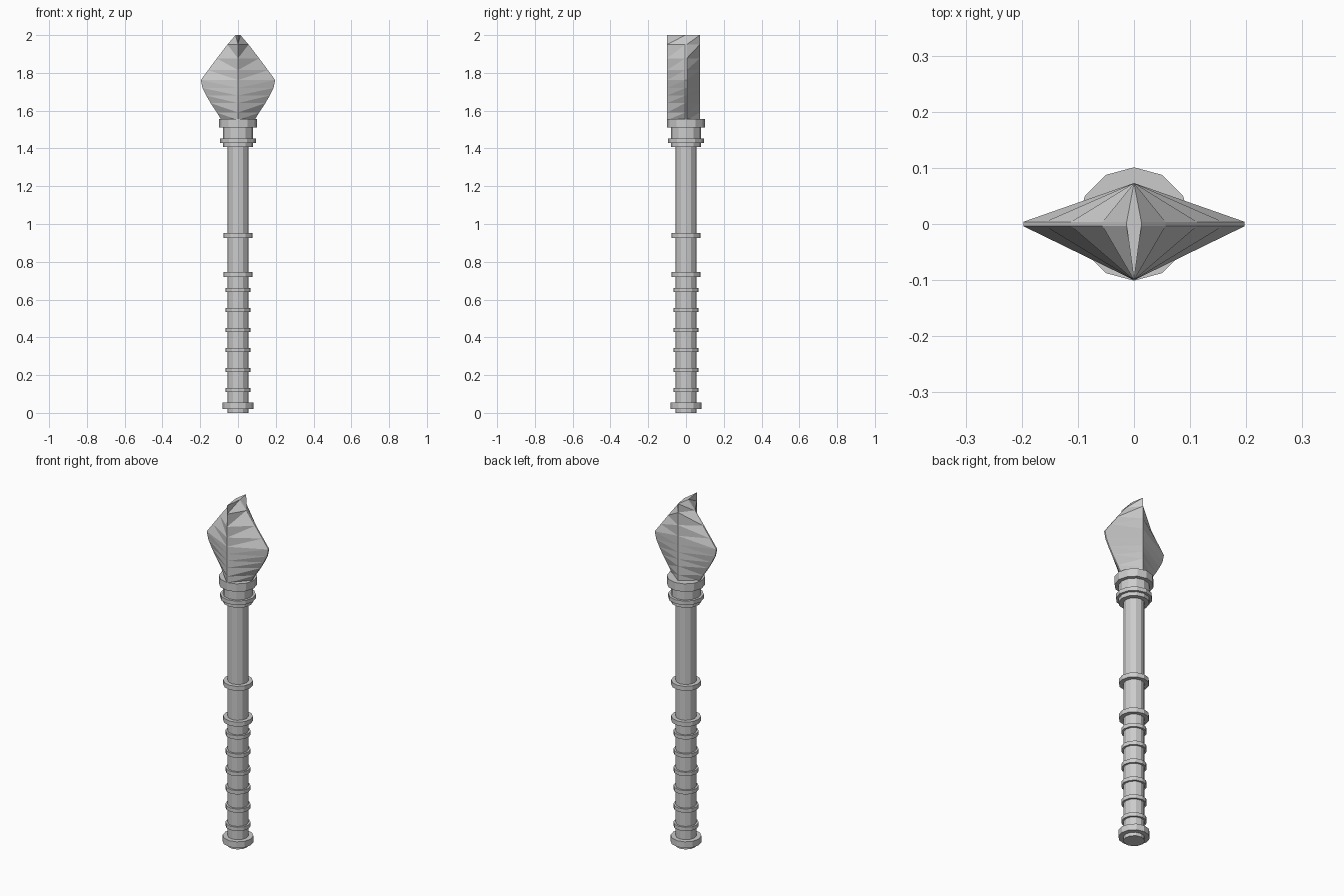
import bpy, bmesh

if "Cube" in bpy.data.objects:
    bpy.data.objects.remove(bpy.data.objects["Cube"])

SIDES = 12


def band(name, radius, z0, z1):
    """Solid twelve-sided disc or rod between two heights."""
    bpy.ops.mesh.primitive_cylinder_add(
        vertices=SIDES, radius=radius, depth=z1 - z0, location=(0, 0, (z0 + z1) / 2))
    bpy.context.object.name = name


# Shaft and pommel
band("shaft", 0.055, 0.0, 1.45)
band("pommel", 0.081, 0.02, 0.056)

# Evenly spaced thin grip rings
for i in range(6):
    z = 0.122 + i * 0.1058
    band(f"grip_ring_{i + 1}", 0.066, z - 0.011, z + 0.011)

# Two wider rings above the grip
for i, z in enumerate((0.733, 0.94)):
    band(f"wide_ring_{i + 1}", 0.078, z - 0.013, z + 0.013)

# Stepped collar holding the head
band("collar_neck", 0.08, 1.408, 1.515)
band("collar_ridge", 0.094, 1.43, 1.453)
band("collar_top", 0.101, 1.51, 1.556)

# Leaf-shaped head: (half width, height) outline with straight front and back ridges
outline = [(0.088, 1.55), (0.112, 1.59), (0.145, 1.64), (0.168, 1.68), (0.188, 1.72),
           (0.197, 1.762), (0.158, 1.815), (0.112, 1.877), (0.056, 1.95), (0.013, 2.0)]
FRONT, BACK, EDGE = -0.1, 0.073, 0.004

bm = bmesh.new()
rows = [[bm.verts.new(p) for p in
         ((0, FRONT, z), (w, -EDGE, z), (w, EDGE, z), (0, BACK, z))]
        for w, z in outline]
for low, high in zip(rows, rows[1:]):
    for i in range(3):
        bm.faces.new((low[i], low[i + 1], high[i + 1]))
        bm.faces.new((low[i], high[i + 1], high[i]))
bm.faces.new(rows[-1])
bm.faces.new(rows[0][::-1])
mesh = bpy.data.meshes.new("leaf_head")
bm.to_mesh(mesh)
bm.free()
head = bpy.data.objects.new("leaf_head", mesh)
bpy.context.collection.objects.link(head)
mirror = head.modifiers.new("mirror", 'MIRROR')
mirror.use_axis[0] = True
